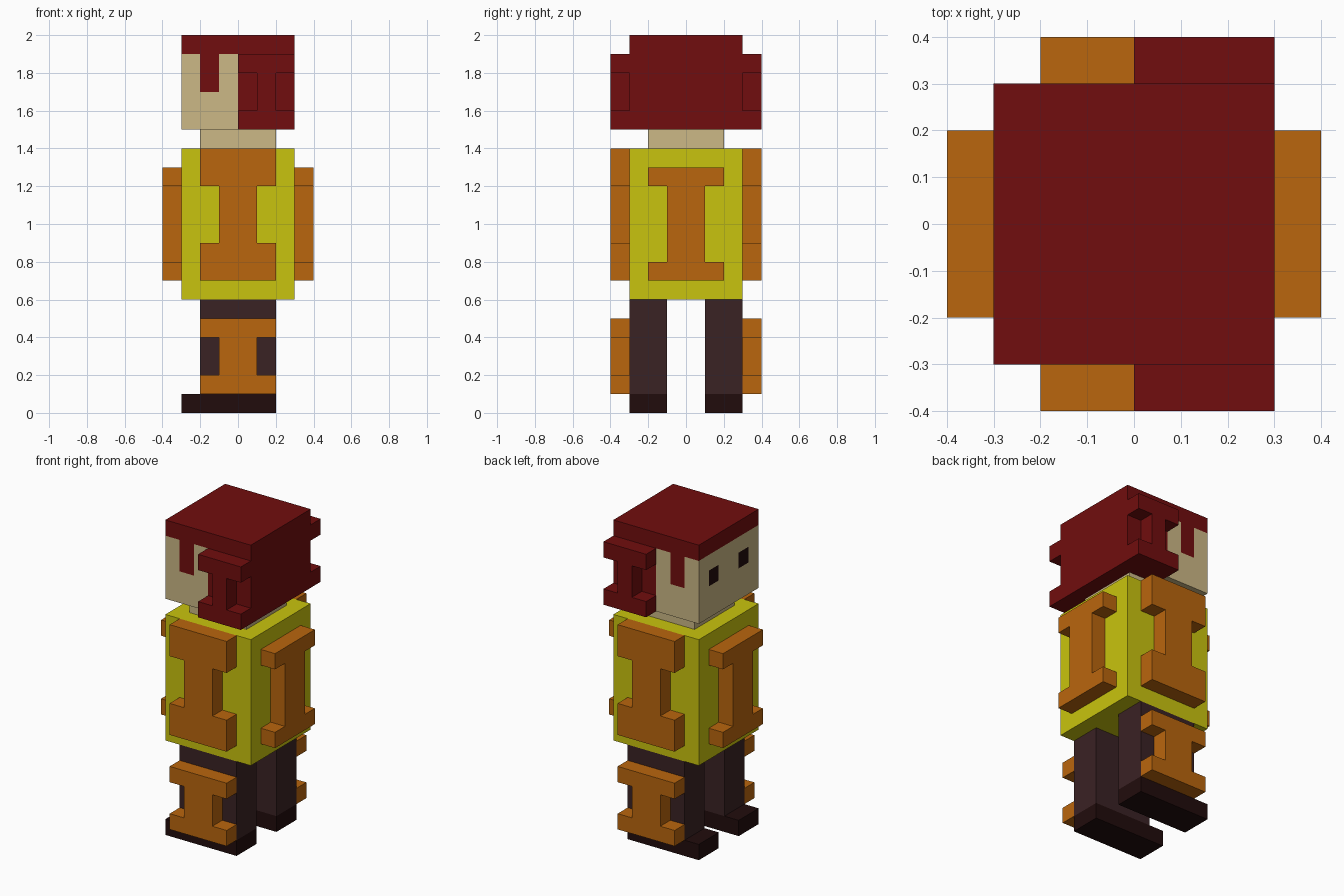
import bpy, bmesh
from mathutils import Vector

if "Cube" in bpy.data.objects:
    bpy.data.objects.remove(bpy.data.objects["Cube"])


def material(name, rgb):
    """Flat material from sRGB 0-255 values, stored as linear."""
    lin = [(c / 255 / 12.92) if c < 11 else ((c / 255 + 0.055) / 1.055) ** 2.4 for c in rgb]
    m = bpy.data.materials.new(name)
    m.diffuse_color = (*lin, 1)
    m.use_nodes = True
    m.node_tree.nodes["Principled BSDF"].inputs["Base Color"].default_value = m.diffuse_color
    return m


HAIR = material("dark red", (113, 13, 14))
SKIN = material("tan skin", (204, 184, 134))
SHIRT = material("yellow", (201, 196, 14))
TRIM = material("orange", (186, 102, 13))
LEGS = material("dark brown", (58, 34, 36))
BOOTS = material("near black", (33, 12, 12))


def finish(name, bm, *mats):
    bmesh.ops.recalc_face_normals(bm, faces=bm.faces)
    me = bpy.data.meshes.new(name)
    bm.to_mesh(me)
    bm.free()
    for m in mats:
        me.materials.append(m)
    ob = bpy.data.objects.new(name, me)
    bpy.context.collection.objects.link(ob)
    return ob


def box_mesh(x, y, z):
    bm = bmesh.new()
    bmesh.ops.create_cube(bm, size=1)
    for v in bm.verts:
        v.co = Vector([(a + b) / 2 + c * (b - a) for c, (a, b) in zip(v.co, (x, y, z))])
    return bm


def box(name, mat, x, y, z):
    return finish(name, box_mesh(x, y, z), mat)


def i_block(name, mat, axis, side, centre, half, web, z):
    """I-shaped plate 0.1 thick on the +/- side of the given axis; z holds four levels."""
    outline = [(-half, z[0]), (half, z[0]), (half, z[1]), (web, z[1]), (web, z[2]), (half, z[2]),
               (half, z[3]), (-half, z[3]), (-half, z[2]), (-web, z[2]), (-web, z[1]), (-half, z[1])]
    bm = bmesh.new()

    def point(u, d, h):
        return (centre + u, side * d, h) if axis == "y" else (side * d, centre + u, h)

    face = bm.faces.new([bm.verts.new(point(u, 0.3, h)) for u, h in outline])
    ext = bmesh.ops.extrude_face_region(bm, geom=[face])
    moved = [g for g in ext["geom"] if isinstance(g, bmesh.types.BMVert)]
    bmesh.ops.translate(bm, verts=moved, vec=Vector(point(0, 0.1, 0)) - Vector(point(0, 0, 0)))
    return finish(name, bm, mat)


# Head: one box, cut into cells so hair, skin and eyes are chosen by position
bm = box_mesh((-0.3, 0.3), (-0.3, 0.3), (1.5, 2.0))
cuts = [(0, (-0.2, -0.1, 0)), (1, (-0.2, -0.1, 0.1, 0.2)), (2, (1.7, 1.8, 1.9))]
for axis, values in cuts:
    for value in values:
        co, no = Vector((0, 0, 0)), Vector((0, 0, 0))
        co[axis], no[axis] = value, 1
        bmesh.ops.bisect_plane(bm, geom=bm.verts[:] + bm.edges[:] + bm.faces[:],
                               plane_co=co, plane_no=no)
for f in bm.faces:
    c = f.calc_center_median()
    fringe = abs(c.y) > 0.29 and -0.2 < c.x < -0.1 and c.z > 1.7
    eye = c.x < -0.29 and 0.1 < abs(c.y) < 0.2 and 1.7 < c.z < 1.8
    f.material_index = 2 if eye else 0 if (c.z > 1.9 or c.x > 0 or fringe) else 1
finish("head", bm, HAIR, SKIN, BOOTS)

# Neck and torso
box("neck", SKIN, (-0.2, 0.2), (-0.2, 0.2), (1.4, 1.5))
box("torso", SHIRT, (-0.3, 0.3), (-0.3, 0.3), (0.6, 1.4))

for side, label in ((-1, "front"), (1, "back")):
    # Leg and boot (toes point to -x)
    y = sorted((side * 0.1, side * 0.3))
    box(label + "_leg", LEGS, (-0.2, 0.2), y, (0.1, 0.6))
    box(label + "_boot", BOOTS, (-0.3, 0.2), y, (0, 0.1))
    # Raised I-shaped plates on hair, sleeves and legs
    i_block(label + "_hair_bun", HAIR, "y", side, 0.15, 0.15, 0.05, (1.5, 1.6, 1.8, 1.9))
    i_block(label + "_arm_plate", TRIM, "y", side, 0, 0.2, 0.1, (0.7, 0.9, 1.2, 1.4))
    i_block(label + "_leg_plate", TRIM, "y", side, 0, 0.2, 0.1, (0.1, 0.2, 0.4, 0.5))

# Plates on the two remaining torso sides
for side, label in ((-1, "left"), (1, "right")):
    i_block(label + "_torso_plate", TRIM, "x", side, 0, 0.2, 0.1, (0.7, 0.8, 1.2, 1.3))
